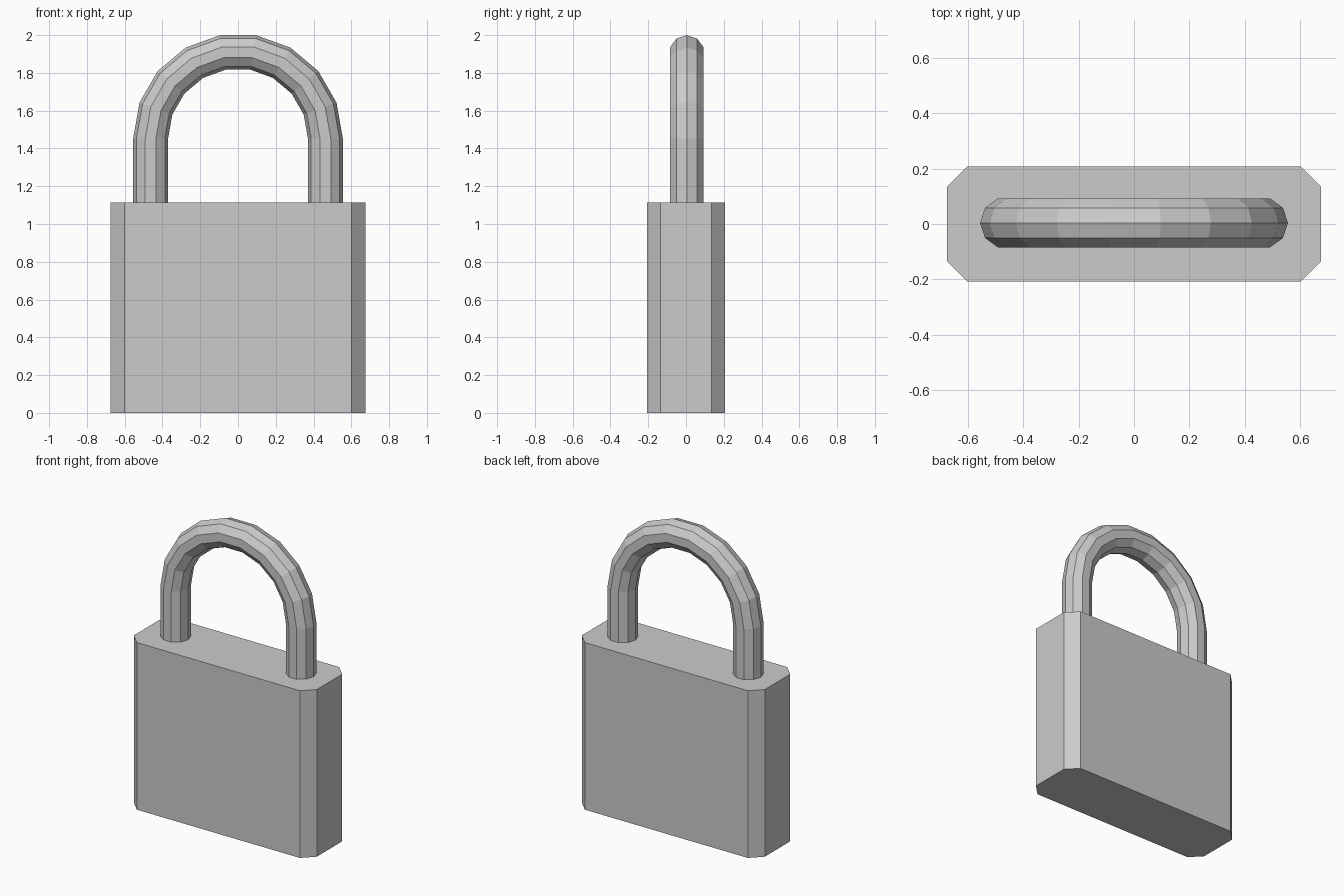
import bpy, bmesh
from math import sin, cos, pi

if "Cube" in bpy.data.objects:
    bpy.data.objects.remove(bpy.data.objects["Cube"])

def make_object(name, bm):
    bmesh.ops.recalc_face_normals(bm, faces=bm.faces[:])
    mesh = bpy.data.meshes.new(name)
    bm.to_mesh(mesh)
    bm.free()
    obj = bpy.data.objects.new(name, mesh)
    bpy.context.collection.objects.link(obj)
    return obj

# Lock body: block with chamfered vertical edges
W, D, H, C = 0.675, 0.207, 1.115, 0.073
bm = bmesh.new()
outline = [(W, D - C), (W - C, D), (C - W, D), (-W, D - C),
           (-W, C - D), (C - W, -D), (W - C, -D), (W, C - D)]
base = bm.faces.new([bm.verts.new((x, y, 0)) for x, y in outline])
top = bmesh.ops.extrude_face_region(bm, geom=[base], use_keep_orig=True)["geom"]
bmesh.ops.translate(bm, vec=(0, 0, H),
                    verts=[v for v in top if isinstance(v, bmesh.types.BMVert)])
make_object("lock_body", bm)

# Shackle: ten-sided tube swept up one leg, round the arch and down the other
R, r, SIDES, STEPS = 0.4625, 0.0925, 10, 9
Y0, ARCH_Z, LEG_Z = 0.004, 1.453, 1.10
stations = [(0, LEG_Z)] + [(pi * i / STEPS, ARCH_Z) for i in range(STEPS + 1)] + [(pi, LEG_Z)]
bm = bmesh.new()
rings = []
for angle, z in stations:
    ring = []
    for k in range(SIDES):
        t = 2 * pi * k / SIDES
        d = R + r * cos(t)
        ring.append(bm.verts.new((d * cos(angle), Y0 + r * sin(t), z + d * sin(angle))))
    rings.append(ring)
for a, b in zip(rings, rings[1:]):
    for k in range(SIDES):
        n = (k + 1) % SIDES
        bm.faces.new((a[k], a[n], b[n], b[k]))
bm.faces.new(rings[0])
bm.faces.new(rings[-1])
make_object("shackle", bm)
